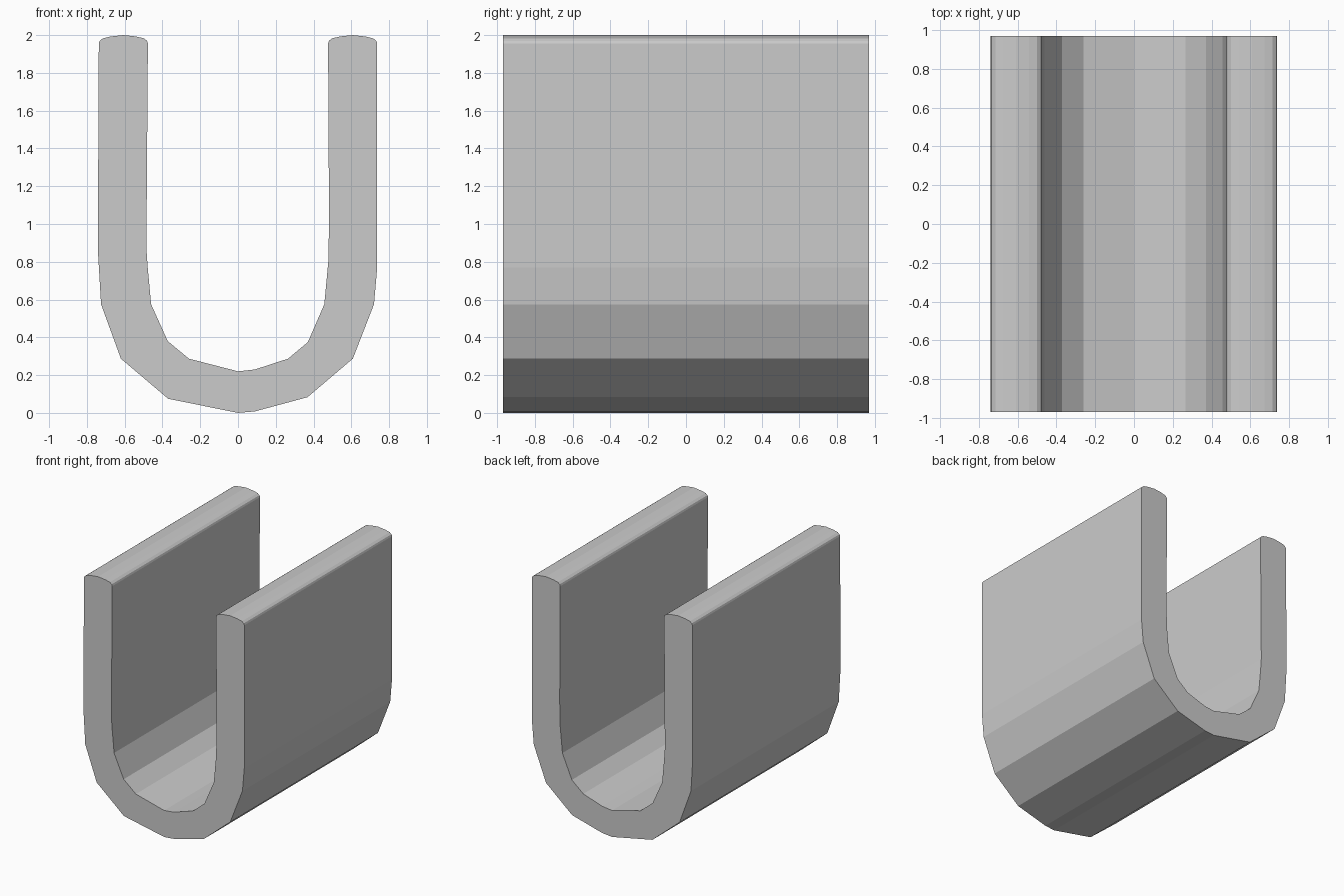
import bpy, bmesh

if "Cube" in bpy.data.objects:
    bpy.data.objects.remove(bpy.data.objects["Cube"])

HALF_LENGTH = 0.97


def rounded_tip(cx):
    """Softly crowned top of one wall, left to right."""
    half = [(0.13, 1.955), (0.125, 1.97), (0.108, 1.983), (0.065, 1.993)]
    left = [(cx - dx, z) for dx, z in half]
    right = [(cx + dx, z) for dx, z in reversed(half)]
    return left + [(cx, 2.0)] + right


def extrude_profile(name, points, half_length):
    """Extrude an x-z outline along y into a closed solid."""
    bm = bmesh.new()
    face = bm.faces.new([bm.verts.new((x, -half_length, z)) for x, z in points])
    result = bmesh.ops.extrude_face_region(bm, geom=[face], use_keep_orig=True)
    moved = [v for v in result["geom"] if isinstance(v, bmesh.types.BMVert)]
    bmesh.ops.translate(bm, verts=moved, vec=(0, 2 * half_length, 0))
    bmesh.ops.recalc_face_normals(bm, faces=bm.faces)
    mesh = bpy.data.meshes.new(name)
    bm.to_mesh(mesh)
    bm.free()
    obj = bpy.data.objects.new(name, mesh)
    bpy.context.collection.objects.link(obj)
    return obj


# Inside of the trough, from the left wall down and up to the right wall
inner = [(-0.485, 0.87), (-0.478, 0.77), (-0.46, 0.575), (-0.372, 0.38),
         (-0.26, 0.287), (0.0, 0.22), (0.09, 0.23), (0.265, 0.287),
         (0.37, 0.375), (0.457, 0.575), (0.478, 0.8), (0.482, 1.0)]

# Outside of the trough, from the right wall back to the left wall
outer = [(0.737, 0.77), (0.72, 0.575), (0.608, 0.287), (0.368, 0.083),
         (0.09, 0.008), (0.0, 0.0), (-0.37, 0.075), (-0.62, 0.287),
         (-0.725, 0.575), (-0.74, 0.83), (-0.74, 1.31)]

# Channel: one faceted U section running front to back
profile = rounded_tip(-0.607) + inner + rounded_tip(0.607) + outer
extrude_profile("u_channel", profile, HALF_LENGTH)
